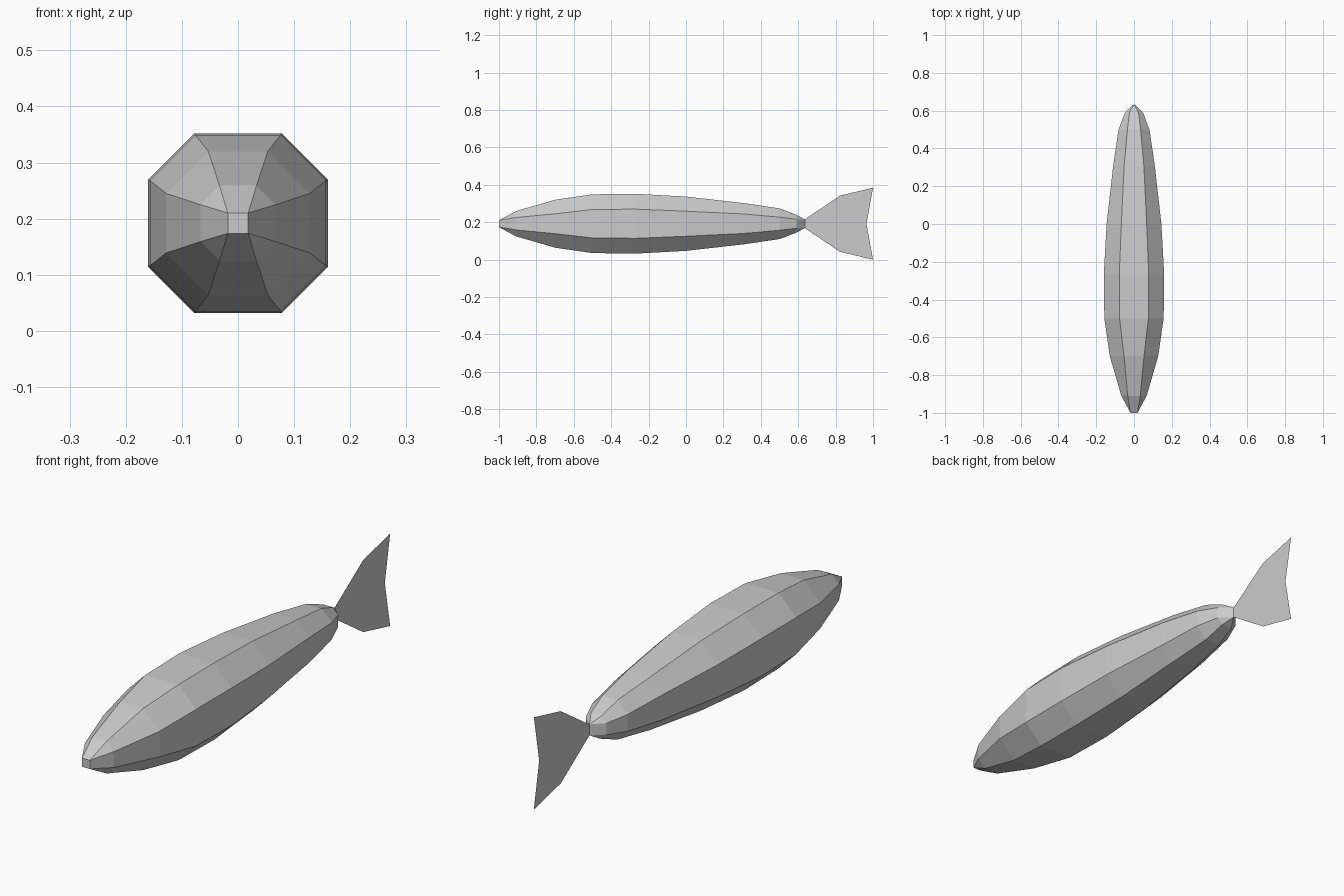
import bpy, bmesh

if "Cube" in bpy.data.objects:
    bpy.data.objects.remove(bpy.data.objects["Cube"])

CZ = 0.192  # height of the body axis


def make_object(name, bm):
    mesh = bpy.data.meshes.new(name)
    bm.to_mesh(mesh)
    bm.free()
    obj = bpy.data.objects.new(name, mesh)
    bpy.context.collection.objects.link(obj)
    return obj


def ring(bm, y, w, c):
    # chamfered-square section: half width w, half flat length c
    pts = [(w, -c), (w, c), (c, w), (-c, w), (-w, c), (-w, -c), (-c, -w), (c, -w)]
    return [bm.verts.new((x, y, CZ + z)) for x, z in pts]


# Body: octagonal sections from the square nose to the tail root (y, w, c)
sections = [(-1.0, 0.018, 0.018), (-0.91, 0.067, 0.033), (-0.7, 0.128, 0.053),
            (-0.5, 0.157, 0.076), (-0.27, 0.16, 0.078), (0.0, 0.145, 0.067),
            (0.31, 0.11, 0.052), (0.5, 0.082, 0.035), (0.59, 0.048, 0.024)]
bm = bmesh.new()
rings = [ring(bm, *s) for s in sections]

# Rear end pinches into a vertical edge
root = 0.023
end = ring(bm, 0.635, root, root)
for v in end:
    v.co.x = 0
rings.append(end)

for a, b in zip(rings, rings[1:]):
    for i in range(8):
        j = (i + 1) % 8
        bm.faces.new((a[i], a[j], b[j], b[i]))
bm.faces.new(rings[0])
bmesh.ops.remove_doubles(bm, verts=bm.verts, dist=0.0005)
bmesh.ops.recalc_face_normals(bm, faces=bm.faces)
make_object("body", bm)

# Tail fin: flat upright sheet, upper and lower lobes mirrored about the axis
bm = bmesh.new()
lobe = [(0.635, 0), (0.635, root), (0.823, 0.15), (1.0, 0.192), (0.965, 0)]
for s in (1, -1):
    verts = [bm.verts.new((0, y, CZ + s * z)) for y, z in lobe]
    bm.faces.new(verts[::s])
bmesh.ops.remove_doubles(bm, verts=bm.verts, dist=0.0005)
make_object("tail_fin", bm)
